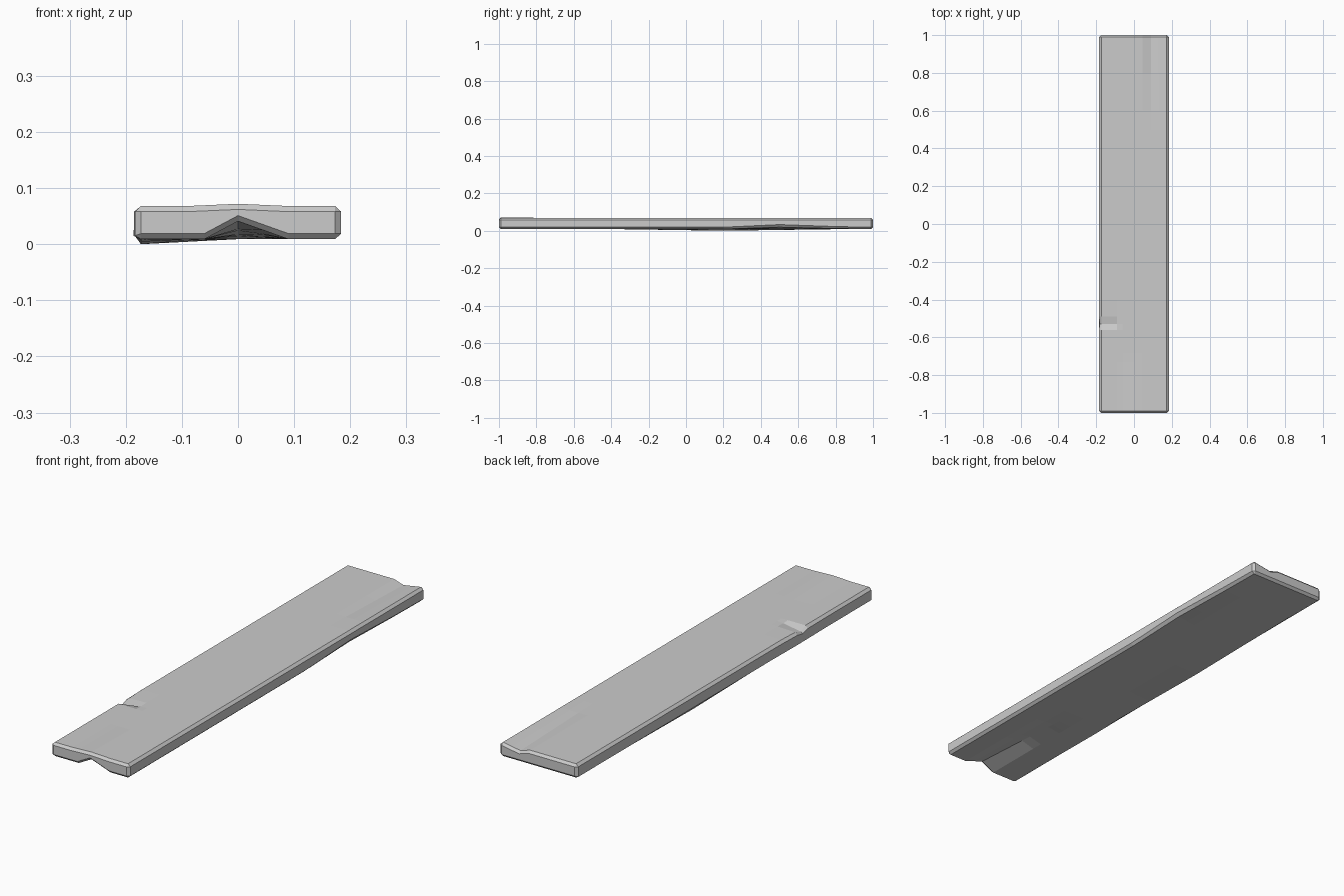
import bpy, bmesh

if "Cube" in bpy.data.objects:
    bpy.data.objects.remove(bpy.data.objects["Cube"])

XS = [-0.173, -0.09, -0.06, 0.0, 0.045, 0.09, 0.13, 0.173]
YS = [-0.99, -0.73, -0.68, -0.56, -0.53, -0.49, -0.4, -0.32, -0.1,
      0.2, 0.5, 0.6, 0.8, 0.99]


def tent(v, lo, mid, hi):
    """0 outside lo..hi, rising linearly to 1 at mid."""
    if v <= lo or v >= hi:
        return 0.0
    return (v - lo) / (mid - lo) if v < mid else (hi - v) / (hi - mid)


def top(x, y):
    z = 0.068
    z += 0.004 * tent(x, -0.09, 0, 0.09) * tent(y, -1.5, -0.99, -0.72)   # front crown
    z -= 0.016 * tent(x, -0.3, -0.173, -0.08) * tent(y, -0.56, -0.53, -0.48)  # edge nick
    z -= 0.014 * tent(x, 0.045, 0.09, 0.173) * tent(y, 0.55, 0.99, 1.5)  # back dip
    return z


def bottom(x, y):
    z = 0.009
    z += 0.032 * tent(x, -0.06, 0, 0.09) * tent(y, -1.5, -0.99, -0.4)    # front split
    z -= 0.009 * tent(x, -0.4, -0.173, 0.0) * tent(y, -0.4, 0.2, 0.85)   # sagging edge
    z += 0.010 * tent(x, 0.09, 0.173, 0.3) * tent(y, 0.2, 0.5, 0.9)      # worn edge
    return z


def ring(y):
    """Closed cross-section of the plank with chamfered long edges."""
    wear = tent(y, 0.2, 0.5, 0.9)
    bulge = 0.002 * tent(y, -0.69, -0.49, -0.32)
    nick = tent(y, -0.56, -0.53, -0.48)
    pts = [(x, y, top(x, y)) for x in XS]
    pts += [(0.184, y, 0.058), (0.184, y, 0.019 + 0.014 * wear)]
    pts += [(x, y, bottom(x, y)) for x in reversed(XS)]
    left = -0.184 - bulge
    pts += [(left, y, 0.015), (left + 0.004 * nick, y, 0.058 - 0.012 * nick)]
    return pts


def end_ring(y):
    """Inset outline of an end face; side points collapse onto the corners."""
    yi = 0.99 if y > 0 else -0.99
    t = [(x, y, top(x, yi) - 0.010) for x in XS]
    b = [(x, y, bottom(x, yi) + 0.010) for x in reversed(XS)]
    return t + [t[-1], b[0]] + b + [b[-1], t[0]]


bm = bmesh.new()
sections = [end_ring(-1)] + [ring(y) for y in YS] + [end_ring(1)]
rings = [[bm.verts.new(p) for p in s] for s in sections]
n = len(rings[0])

# skin between neighbouring sections
for a, b in zip(rings, rings[1:]):
    for i in range(n):
        j = (i + 1) % n
        bm.faces.new((a[i], a[j], b[j], b[i]))

# end faces as strips between top and bottom columns
c = len(XS)
for r in (rings[0], rings[-1]):
    for i in range(c - 1):
        lo = 2 * c + 1 - i
        bm.faces.new((r[i], r[i + 1], r[lo - 1], r[lo]))

bmesh.ops.remove_doubles(bm, verts=bm.verts, dist=1e-5)
bmesh.ops.recalc_face_normals(bm, faces=bm.faces)
bmesh.ops.dissolve_limit(bm, angle_limit=0.002, verts=bm.verts, edges=bm.edges)

mesh = bpy.data.meshes.new("plank")
bm.to_mesh(mesh)
bm.free()
plank = bpy.data.objects.new("plank", mesh)
bpy.context.collection.objects.link(plank)
